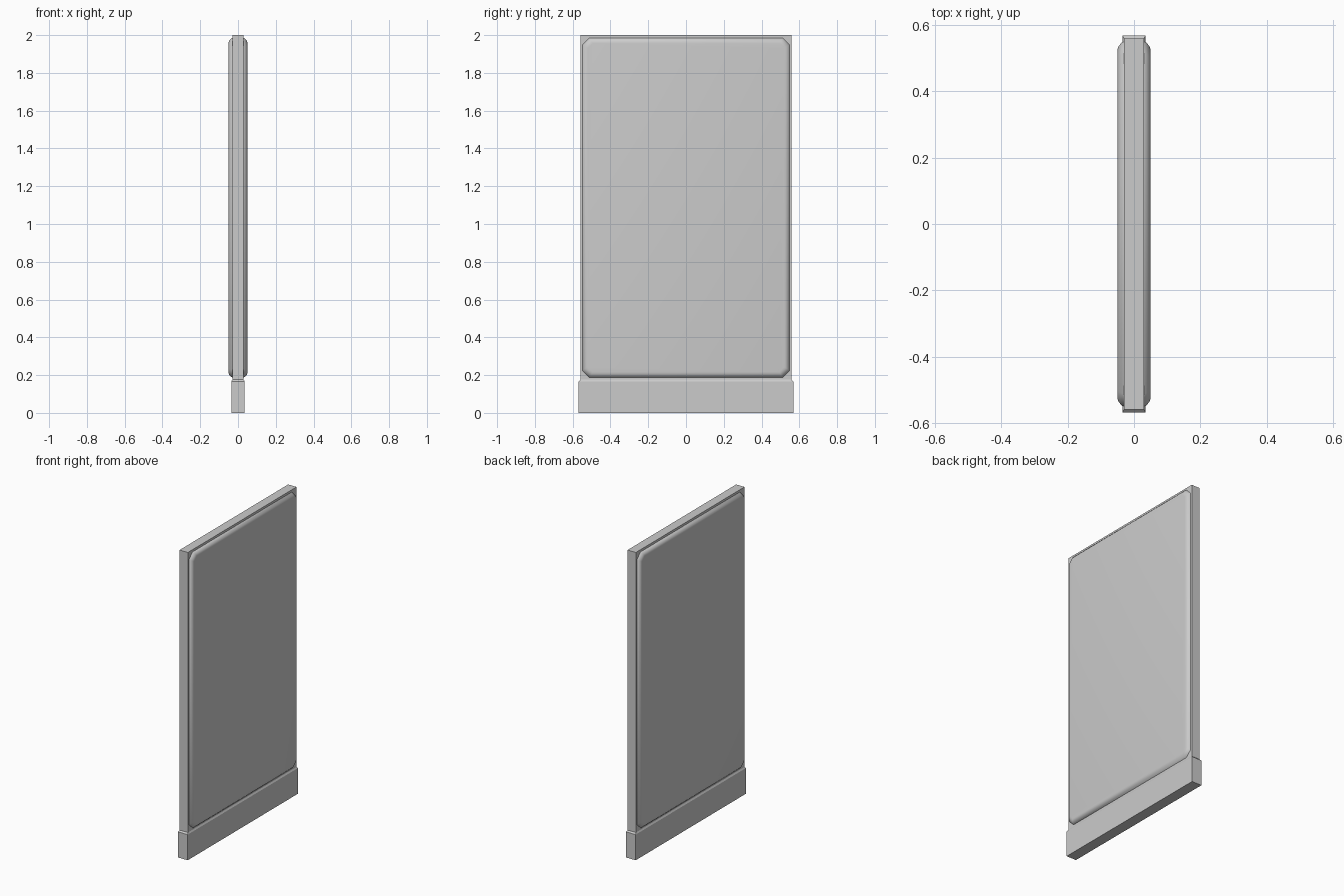
import bpy
import bmesh

if "Cube" in bpy.data.objects:
    bpy.data.objects.remove(bpy.data.objects["Cube"])


def loft(name, loops):
    """Skin a stack of matching closed loops and cap both ends."""
    bm = bmesh.new()
    rings = [[bm.verts.new(p) for p in loop] for loop in loops]
    n = len(rings[0])
    for a, b in zip(rings, rings[1:]):
        for i in range(n):
            j = (i + 1) % n
            bm.faces.new((a[i], a[j], b[j], b[i]))
    bm.faces.new(rings[0])
    bm.faces.new(rings[-1])
    bmesh.ops.recalc_face_normals(bm, faces=bm.faces)
    mesh = bpy.data.meshes.new(name)
    bm.to_mesh(mesh)
    bm.free()
    obj = bpy.data.objects.new(name, mesh)
    bpy.context.collection.objects.link(obj)
    return obj


def rect(hx, hy, z):
    return [(-hx, -hy, z), (hx, -hy, z), (hx, hy, z), (-hx, hy, z)]


def octagon(x, inset):
    """Chamfered rectangle in the YZ plane."""
    y = 0.55 - inset
    z0, z1 = 0.187 + inset, 1.986 - inset
    c = 0.038 - inset * 0.4
    return [(x, -y + c, z0), (x, y - c, z0), (x, y, z0 + c), (x, y, z1 - c),
            (x, y - c, z1), (x, -y + c, z1), (x, -y, z1 - c), (x, -y, z0 + c)]


# Base plinth with a small sloped shoulder
loft("base", [rect(0.035, 0.568, 0), rect(0.035, 0.568, 0.167), rect(0.03, 0.559, 0.176)])

# Upright frame slab
loft("frame", [rect(0.03, 0.559, 0.17), rect(0.03, 0.559, 2.0)])

# Raised cushioned panels on both faces
profile = [(0.028, 0), (0.036, 0.003), (0.046, 0.014), (0.049, 0.022), (0.05, 0.03)]
for side, label in ((1, "right"), (-1, "left")):
    panel = loft(f"{label}_panel", [octagon(side * x, inset) for x, inset in profile])
    bpy.ops.object.select_all(action='DESELECT')
    panel.select_set(True)
    bpy.context.view_layer.objects.active = panel
    bpy.ops.object.shade_smooth_by_angle(angle=0.8)
